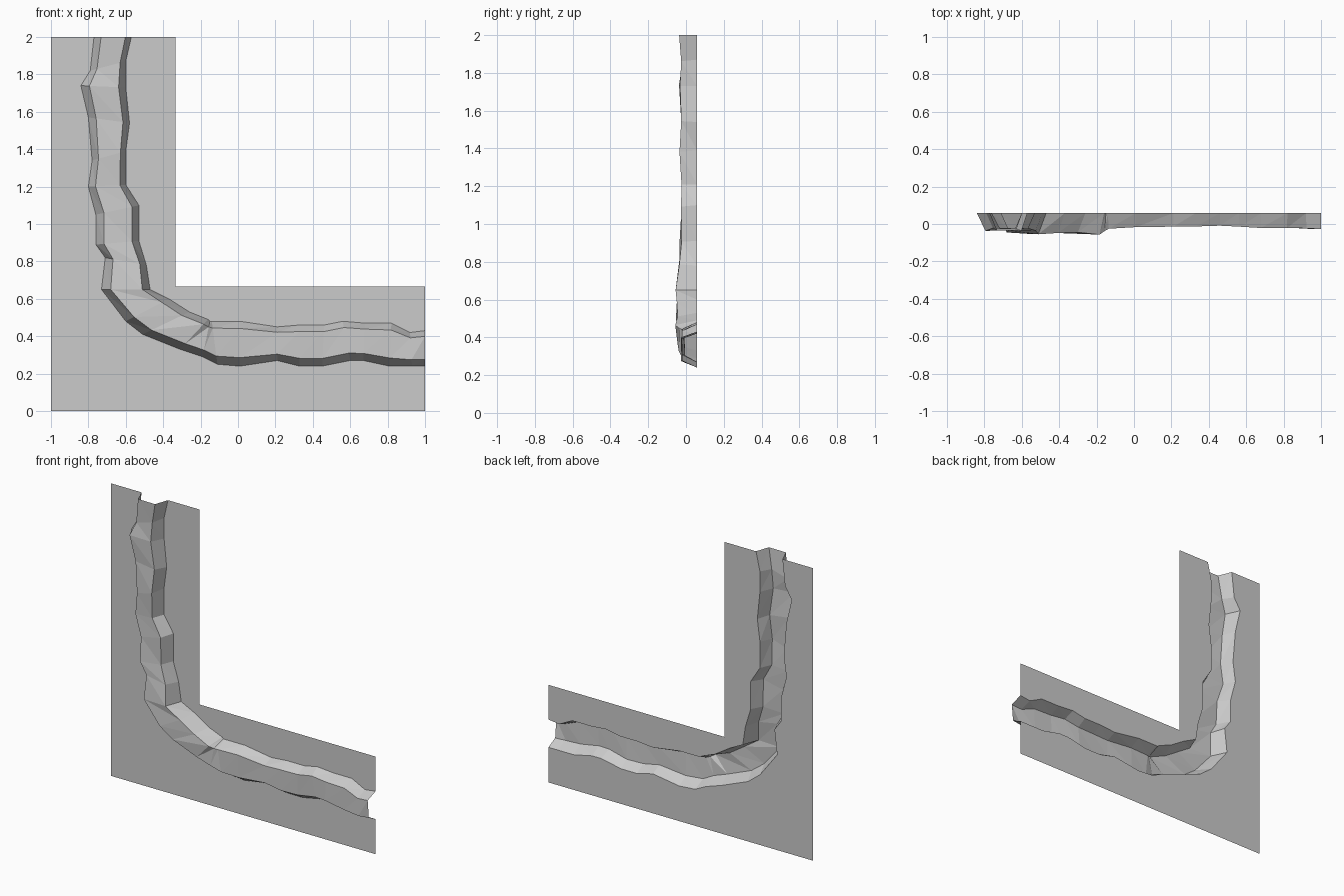
import bpy
import bmesh
import random
from mathutils import Vector

default_cube = bpy.data.objects.get("Cube")
if default_cube:
    bpy.data.objects.remove(default_cube, do_unlink=True)

random.seed(4)
SHEET_Y = 0.058
OUTER_WALL, INNER_WALL = 0.19, 0.16   # wall share of the ridge width

# Ridge sections from the top end to the right end, in hundredths:
# outer foot x, z, inner foot x, z, crest y
sections = [
    (-77, 200, -57, 200, -3), (-79, 182, -60, 187, -2),
    (-84, 174, -60, 173, -3), (-80, 157, -58, 154, -3),
    (-78, 134, -60, 139, -3), (-80, 120, -60, 121, -2),
    (-76, 105, -53, 110, -2), (-76, 89, -53, 91, -3),
    (-71, 82, -49, 78, -4), (-73, 65, -47, 65, -5),
    (-60, 48, -37, 60, -5), (-51, 41, -26, 53, -5),
    (-31, 33, -16, 49, -5), (-19, 29, -15, 48, -4),
    (-11, 25, -14, 48, -2), (1, 24, 1, 48, -1),
    (21, 27, 21, 45, -2), (33, 24, 33, 46, -1),
    (45, 24, 46, 46, -1), (60, 27, 56, 48, -2),
    (67, 27, 68, 47, -2), (81, 24, 82, 47, -2),
    (93, 24, 92, 42, -2), (100, 24, 100, 43, -2),
]


def make_material(name, colour):
    material = bpy.data.materials.new(name)
    material.use_nodes = True
    material.diffuse_color = colour
    for node in material.node_tree.nodes:
        if node.type == "BSDF_PRINCIPLED":
            node.inputs["Base Color"].default_value = colour
    return material


def add_front_face(bm, verts):
    """Add a face and turn it toward the front."""
    face = bm.faces.new(verts)
    face.normal_update()
    if face.normal.y > 0:
        face.normal_flip()
    return face


def finish(name, bm, material):
    mesh = bpy.data.meshes.new(name)
    bm.to_mesh(mesh)
    bm.free()
    mesh.materials.append(material)
    obj = bpy.data.objects.new(name, mesh)
    bpy.context.collection.objects.link(obj)
    return obj


def section_points(section):
    """Outer foot, outer crest, inner crest and inner foot of one section."""
    ox, oz, ix, iz, crest = (value / 100 for value in section)
    outer = Vector((ox, SHEET_Y, oz))
    inner = Vector((ix, SHEET_Y, iz))
    outer_crest = outer.lerp(inner, OUTER_WALL)
    inner_crest = inner.lerp(outer, INNER_WALL)
    outer_crest.y = crest + random.uniform(-0.008, 0.008)
    inner_crest.y = crest + random.uniform(-0.008, 0.008)
    return outer, outer_crest, inner_crest, inner


rows = [section_points(section) for section in sections]
grey = make_material("stone_grey", (0.6, 0.6, 0.6, 1))

# Hollow faceted ridge, open at the back and at both ends
bm = bmesh.new()
grid = [[bm.verts.new(point) for point in row] for row in rows]
for first, second in zip(grid, grid[1:]):
    for k in range(len(first) - 1):
        a, b, c, d = first[k], first[k + 1], second[k + 1], second[k]
        add_front_face(bm, (a, b, c))
        add_front_face(bm, (a, c, d))
finish("rock_ridge", bm, grey)


# Flat sheet on each side of the ridge, following its foot
def build_sheet(name, foot, corners):
    bm = bmesh.new()
    outline = foot + [Vector((x, SHEET_Y, z)) for x, z in corners]
    face = add_front_face(bm, [bm.verts.new(point) for point in outline])
    bmesh.ops.triangulate(bm, faces=[face])
    finish(name, bm, grey)


build_sheet("outer_sheet", [row[0] for row in rows],
            [(1, 0), (-1, 0), (-1, 2)])
build_sheet("inner_sheet", [row[-1] for row in rows],
            [(1, 0.667), (-0.333, 0.667), (-0.333, 2)])
